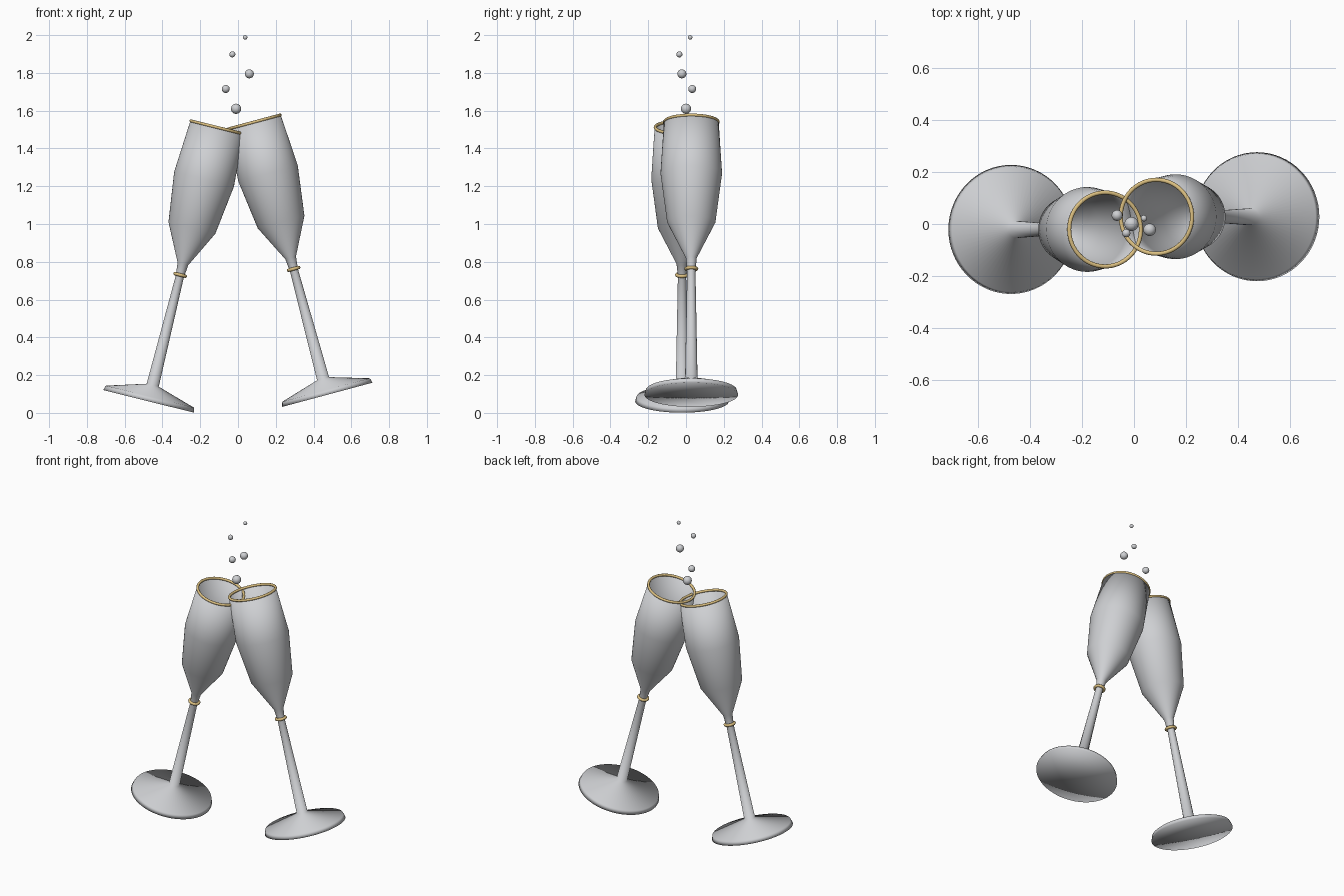
import bpy, bmesh, math
from mathutils import Matrix

if "Cube" in bpy.data.objects:
    bpy.data.objects.remove(bpy.data.objects["Cube"])


def material(name, rgb):
    m = bpy.data.materials.new(name)
    m.use_nodes = True
    m.diffuse_color = (*rgb, 1)
    m.node_tree.nodes["Principled BSDF"].inputs["Base Color"].default_value = (*rgb, 1)
    return m


GLASS = material("clear grey glass", (0.62, 0.63, 0.65))
GOLD = material("gold trim", (0.72, 0.53, 0.22))


def lathe(name, profile, mat, place, steps=64, closed=False):
    """Spin a (radius, height) profile about the local z axis."""
    bm = bmesh.new()
    verts = [bm.verts.new((r, 0, z)) for r, z in profile]
    pairs = list(zip(verts, verts[1:]))
    if closed:
        pairs.append((verts[-1], verts[0]))
    edges = [bm.edges.new(p) for p in pairs]
    bmesh.ops.spin(bm, geom=verts + edges, cent=(0, 0, 0), axis=(0, 0, 1),
                   angle=math.tau, steps=steps, use_duplicate=False)
    bmesh.ops.remove_doubles(bm, verts=bm.verts, dist=0.0002)
    bmesh.ops.recalc_face_normals(bm, faces=bm.faces)
    return finish(bm, name, mat, place)


def finish(bm, name, mat, place):
    for f in bm.faces:
        f.smooth = True
    mesh = bpy.data.meshes.new(name)
    bm.to_mesh(mesh)
    bm.free()
    mesh.materials.append(mat)
    ob = bpy.data.objects.new(name, mesh)
    ob.matrix_world = place
    bpy.context.collection.objects.link(ob)
    return ob


def ring(name, major, minor, height, place):
    turns = [i * math.tau / 12 for i in range(12)]
    circle = [(major + minor * math.cos(a), height + minor * math.sin(a)) for a in turns]
    return lathe(name, circle, GOLD, place, closed=True)


# One profile from under the foot, up the stem and bowl, then down the inside
FLUTE = [(0, 0), (0.248, 0), (0.24, 0.026), (0.033, 0.088),
         (0.022, 0.68), (0.029, 0.75), (0.128, 0.947), (0.163, 1.213), (0.145, 1.495),
         (0.138, 1.495), (0.155, 1.213), (0.12, 0.95), (0.022, 0.77), (0, 0.765)]

# Two flutes leaning together
for side, x, y, z, tilt in (("right", -0.473, -0.021, 0.061, 14),
                            ("left", 0.473, 0.028, 0.096, -15)):
    place = Matrix.Translation((x, y, z)) @ Matrix.Rotation(math.radians(tilt), 4, "Y")
    lathe(side + "_flute", FLUTE, GLASS, place)
    ring(side + "_rim_band", 0.142, 0.008, 1.495, place)
    ring(side + "_stem_collar", 0.028, 0.009, 0.69, place)

# Rising bubbles
BUBBLES = [(-0.01, 0, 1.61, 0.027), (-0.065, 0.033, 1.715, 0.021),
           (0.06, -0.022, 1.795, 0.024), (-0.03, -0.035, 1.898, 0.016),
           (0.038, 0.022, 1.988, 0.012)]
for i, (x, y, z, r) in enumerate(BUBBLES):
    bm = bmesh.new()
    bmesh.ops.create_uvsphere(bm, u_segments=24, v_segments=12, radius=r)
    finish(bm, f"bubble_{i + 1}", GLASS, Matrix.Translation((x, y, z)))
